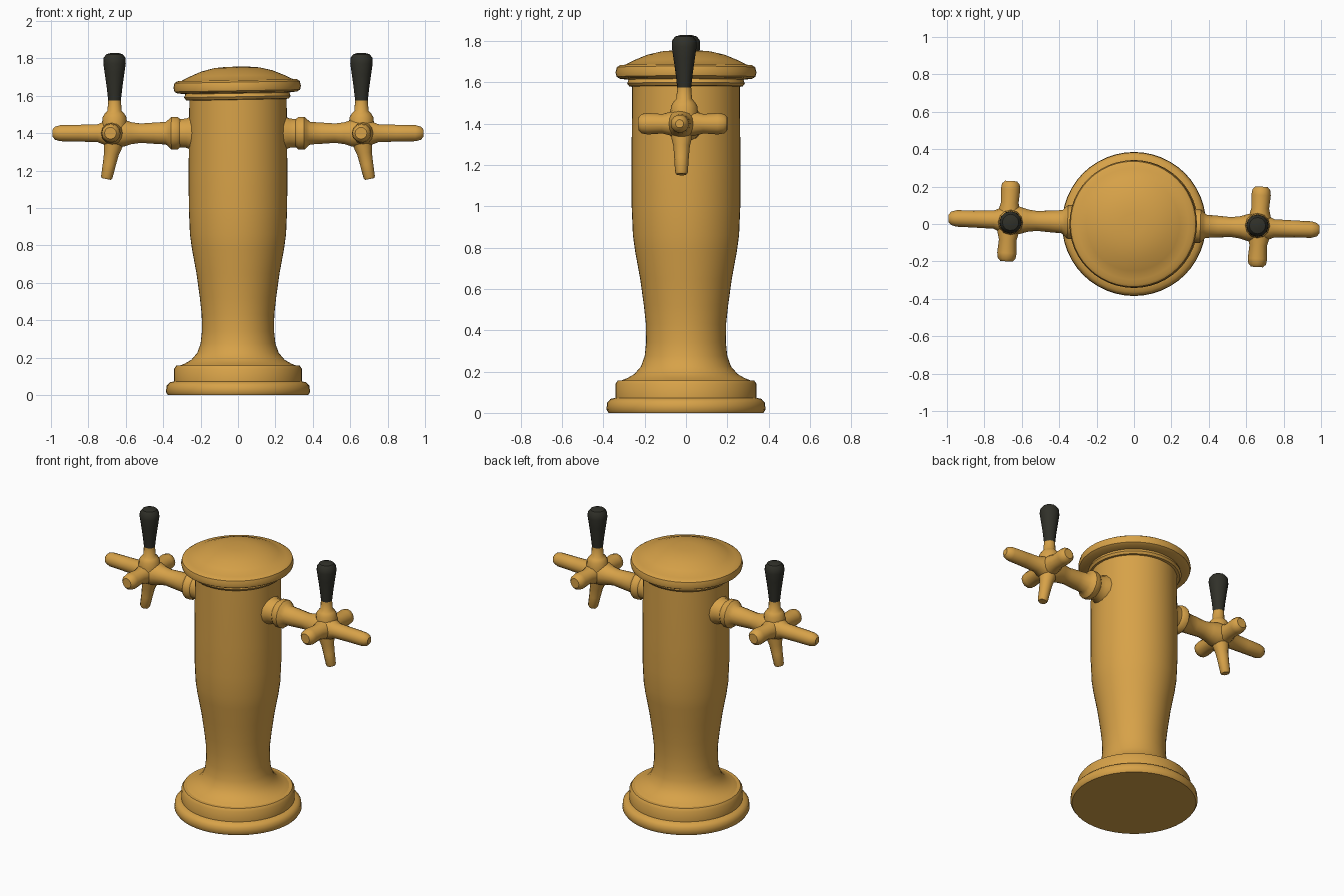
import bpy, bmesh, math
from mathutils import Matrix, Vector

cube = bpy.data.objects.get("Cube")
if cube:
    bpy.data.objects.remove(cube, do_unlink=True)


def material(name, rgb):
    mat = bpy.data.materials.new(name)
    mat.use_nodes = True
    mat.diffuse_color = (*rgb, 1)
    mat.node_tree.nodes["Principled BSDF"].inputs["Base Color"].default_value = (*rgb, 1)
    return mat


brass = material("brass", (0.68, 0.36, 0.065))
black = material("black_handle", (0.03, 0.03, 0.022))


def lathe(name, profile, mat, sides, origin=(0, 0, 0), axis=(0, 0, 1), spin=0.0, angle=40):
    """Turn (radius, distance) pairs about an axis and close both ends."""
    turn = Matrix.Rotation(spin, 4, "Z") @ Matrix.Translation(origin) \
        @ Vector(axis).to_track_quat("Z", "Y").to_matrix().to_4x4()
    bm = bmesh.new()
    rings = []
    for r, t in profile:
        ring = []
        for i in range(sides):
            a = math.tau * i / sides
            ring.append(bm.verts.new(turn @ Vector((r * math.cos(a), r * math.sin(a), t))))
        rings.append(ring)
    for low, high in zip(rings, rings[1:]):
        for i in range(sides):
            j = (i + 1) % sides
            bm.faces.new((low[i], low[j], high[j], high[i]))
    bm.faces.new(rings[0][::-1])
    bm.faces.new(rings[-1])
    mesh = bpy.data.meshes.new(name)
    bm.to_mesh(mesh)
    bm.free()
    mesh.materials.append(mat)
    obj = bpy.data.objects.new(name, mesh)
    bpy.context.collection.objects.link(obj)
    bpy.ops.object.select_all(action="DESELECT")
    obj.select_set(True)
    bpy.context.view_layer.objects.active = obj
    bpy.ops.object.shade_smooth_by_angle(angle=math.radians(angle))
    return obj


# Stepped foot
lathe("foot", [(0.375, 0), (0.385, 0.015), (0.382, 0.05), (0.365, 0.068), (0.342, 0.073),
               (0.342, 0.14), (0.33, 0.157), (0.27, 0.16)], brass, 48)

# Column, flared at the bottom and swelling upward
lathe("column", [(0.325, 0.152), (0.285, 0.168), (0.25, 0.188), (0.218, 0.225), (0.2, 0.275),
                 (0.193, 0.34), (0.194, 0.43), (0.204, 0.52), (0.222, 0.65), (0.246, 0.78),
                 (0.257, 0.86), (0.263, 1.0), (0.264, 1.2), (0.26, 1.6)], brass, 48)

# Cap with an under ring, a rolled rim and a shallow dome, slightly tilted
cap_tilt = math.radians(1)
lathe("cap", [(0.255, -0.055), (0.275, -0.052), (0.285, -0.038), (0.278, -0.02), (0.32, -0.015),
              (0.336, -0.006), (0.341, 0.015), (0.335, 0.04), (0.32, 0.05), (0.297, 0.052),
              (0.25, 0.075), (0.19, 0.1), (0.12, 0.117), (0.06, 0.122), (0.005, 0.123)],
      brass, 48, origin=(-0.004, 0, 1.633), axis=(-math.sin(cap_tilt), 0, math.cos(cap_tilt)))

# Taps: the same set on the left and, turned half way round, on the right
X, Z = 0.66, 1.4
for side, spin in (("left", 0), ("right", math.pi)):
    spin -= math.radians(1.8)

    # Flange, arm, hub and outer bar in one turning
    lathe(side + "_arm", [(0.1, 0.2), (0.093, 0.25), (0.08, 0.275), (0.078, 0.31), (0.09, 0.325),
                          (0.09, 0.355), (0.078, 0.368), (0.062, 0.385), (0.058, 0.45),
                          (0.053, 0.52), (0.06, 0.57), (0.073, 0.61), (0.076, 0.66),
                          (0.066, 0.71), (0.049, 0.75), (0.046, 0.85), (0.044, 0.95),
                          (0.036, 0.978), (0.02, 0.992)],
          brass, 14, origin=(0, 0, Z), axis=(1, 0, 0), spin=spin)

    # Cross bar with thicker rounded tips
    lathe(side + "_cross_bar", [(0.032, -0.215), (0.047, -0.2), (0.052, -0.17), (0.047, -0.1),
                                (0.06, -0.05), (0.06, 0.05), (0.047, 0.1), (0.052, 0.17),
                                (0.047, 0.2), (0.032, 0.215)],
          brass, 12, origin=(X + 0.01, 0.006, Z), axis=(0.025, 1, 0), spin=spin)

    # Slanted spout
    lathe(side + "_spout", [(0.058, 0.0), (0.05, 0.07), (0.04, 0.11), (0.035, 0.17),
                            (0.031, 0.24), (0.025, 0.25)],
          brass, 12, origin=(X - 0.005, 0, Z), axis=(0.2, 0, -1), spin=spin)

    # Collar and stem below the handle
    lathe(side + "_stem", [(0.07, 0.0), (0.067, 0.05), (0.064, 0.085), (0.052, 0.105),
                           (0.038, 0.12), (0.034, 0.175)],
          brass, 12, origin=(X, 0.012, Z), spin=spin)

    # Tapered grip with a domed end
    lathe(side + "_handle", [(0.033, 0), (0.042, 0.08), (0.052, 0.15), (0.06, 0.205),
                             (0.059, 0.235), (0.044, 0.255), (0.02, 0.262)],
          black, 12, origin=(X, 0.012, 1.567), spin=spin, angle=35)
